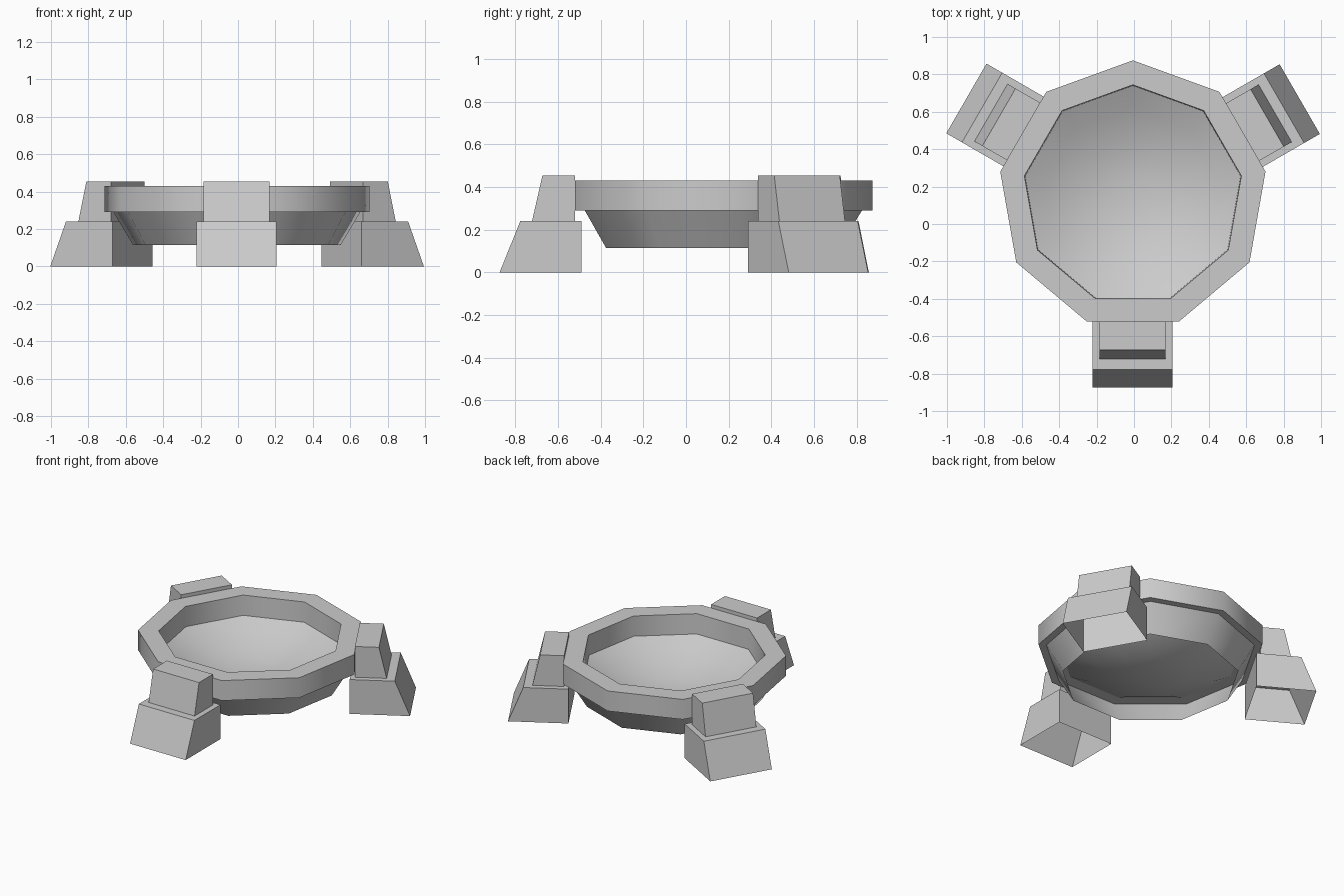
import bpy, bmesh, math
from mathutils import Matrix, Vector

if "Cube" in bpy.data.objects:
    bpy.data.objects.remove(bpy.data.objects["Cube"], do_unlink=True)

SIDES = 9
CENTRE = Vector((-0.006, 0.155, 0))

stone = bpy.data.materials.new("grey_stone")
stone.use_nodes = True
GREY = (0.6, 0.6, 0.6, 1)
stone.diffuse_color = GREY
stone.node_tree.nodes["Principled BSDF"].inputs["Base Color"].default_value = GREY


def make_object(name, bm, smooth_angle=None):
    mesh = bpy.data.meshes.new(name)
    bm.to_mesh(mesh)
    bm.free()
    mesh.materials.append(stone)
    obj = bpy.data.objects.new(name, mesh)
    bpy.context.collection.objects.link(obj)
    if smooth_angle:
        bpy.ops.object.select_all(action='DESELECT')
        obj.select_set(True)
        bpy.context.view_layer.objects.active = obj
        bpy.ops.object.shade_smooth_by_angle(angle=math.radians(smooth_angle))
    return obj


def ring(bm, radius, z):
    """Nine-sided loop of vertices with one corner at the back."""
    return [bm.verts.new(CENTRE + Vector((radius * math.sin(a), radius * math.cos(a), z)))
            for a in (math.tau * i / SIDES for i in range(SIDES))]


def bridge(bm, low, high):
    for i in range(SIDES):
        j = (i + 1) % SIDES
        bm.faces.new((low[i], low[j], high[j], high[i]))


# Thick rim: closed ring of rectangular section
bm = bmesh.new()
loops = [ring(bm, r, z) for r, z in ((0.72, 0.29), (0.72, 0.43), (0.589, 0.43), (0.585, 0.29))]
for k in range(4):
    bridge(bm, loops[k], loops[(k + 1) % 4])
bmesh.ops.recalc_face_normals(bm, faces=bm.faces)
make_object("rim", bm, 45)

# Sloping skirt under the rim, open below
bm = bmesh.new()
bridge(bm, ring(bm, 0.67, 0.29), ring(bm, 0.563, 0.113))
make_object("skirt", bm, 45)

# Shallow rounded dish inside the rim
RINGS, DEPTH, DISH_RADIUS = 5, 0.165, 0.585
bm = bmesh.new()
loops = []
for k in range(1, RINGS + 1):
    t = k / RINGS
    loops.append(ring(bm, DISH_RADIUS * t, 0.29 - DEPTH * (1 - t * t)))
for inner, outer in zip(loops, loops[1:]):
    bridge(bm, outer, inner)
bm.faces.new(reversed(loops[0]))
bmesh.ops.recalc_face_normals(bm, faces=bm.faces)
bmesh.ops.reverse_faces(bm, faces=bm.faces)
make_object("dish", bm, 45)


def leg_block(name, turn, width, inner, outer_low, outer_high, z0, z1):
    """Block open below with a leaning outer face, turned about the dish centre."""
    bm = bmesh.new()
    bmesh.ops.create_cube(bm, size=1)
    underside = [f for f in bm.faces if f.calc_center_median().z < -0.4]
    bmesh.ops.delete(bm, geom=underside, context='FACES_ONLY')
    for v in bm.verts:
        top = v.co.z > 0
        outer = outer_high if top else outer_low
        v.co = Vector((v.co.x * width - 0.002,
                       -outer if v.co.y < 0 else -inner,
                       z1 if top else z0))
    bm.transform(Matrix.Translation(CENTRE) @ Matrix.Rotation(turn, 4, 'Z'))
    make_object(name, bm)


# Three stepped legs
for i, side in enumerate(("front", "left", "right")):
    turn = math.tau * i / 3
    leg_block(side + "_leg_foot", turn, 0.43, 0.645, 1.029, 0.932, 0, 0.24)
    leg_block(side + "_leg_bracket", turn, 0.355, 0.675, 0.877, 0.828, 0.24, 0.455)
